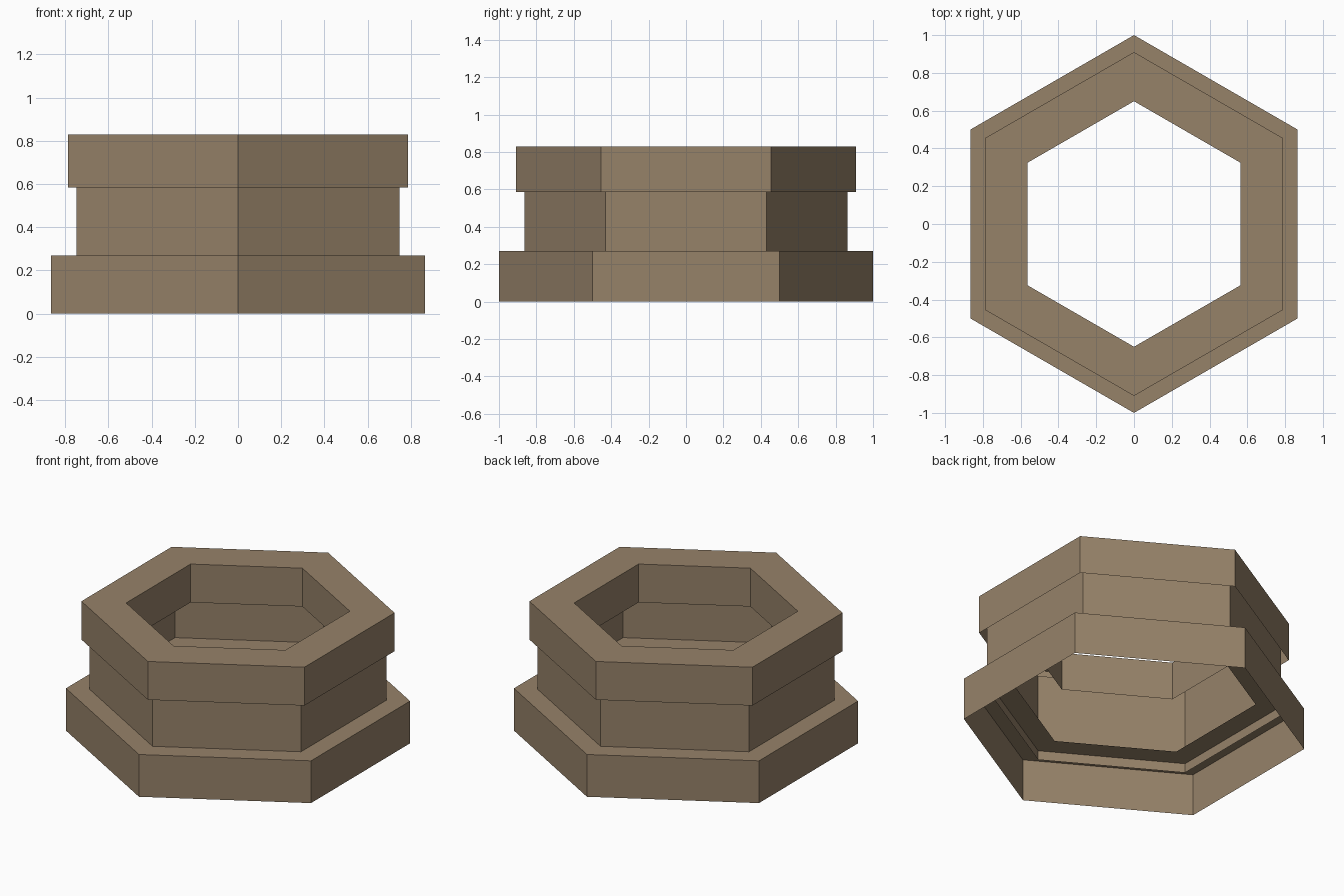
import bpy, bmesh, math

if "Cube" in bpy.data.objects:
    bpy.data.objects.remove(bpy.data.objects["Cube"])

mat = bpy.data.materials.new("dull brown")
mat.diffuse_color = (0.305, 0.223, 0.141, 1)
mat.use_nodes = True
mat.node_tree.nodes["Principled BSDF"].inputs["Base Color"].default_value = mat.diffuse_color


def hex_shell(name, profile):
    """Sweep an open (radius, z) profile round six sides, corners on +-y."""
    bm = bmesh.new()
    rings = []
    for r, z in profile:
        angles = [math.radians(30 + 60 * i) for i in range(6)]
        rings.append([bm.verts.new((r * math.cos(a), r * math.sin(a), z)) for a in angles])
    for lo, hi in zip(rings, rings[1:]):
        for i in range(6):
            j = (i + 1) % 6
            bm.faces.new((lo[i], lo[j], hi[j], hi[i]))
    mesh = bpy.data.meshes.new(name)
    bm.to_mesh(mesh)
    bm.free()
    mesh.materials.append(mat)
    ob = bpy.data.objects.new(name, mesh)
    bpy.context.collection.objects.link(ob)
    return ob


# base band with a flat flange, open underneath
hex_shell("base_ring", [(1.0, 0.0), (1.0, 0.27), (0.715, 0.27)])
# plain sleeve reaching into both rings
hex_shell("middle_sleeve", [(0.863, 0.21), (0.863, 0.77)])
# top rim: outer wall, flat top, inner wall, open underneath
hex_shell("top_rim", [(0.91, 0.585), (0.91, 0.83), (0.65, 0.83), (0.65, 0.585)])
